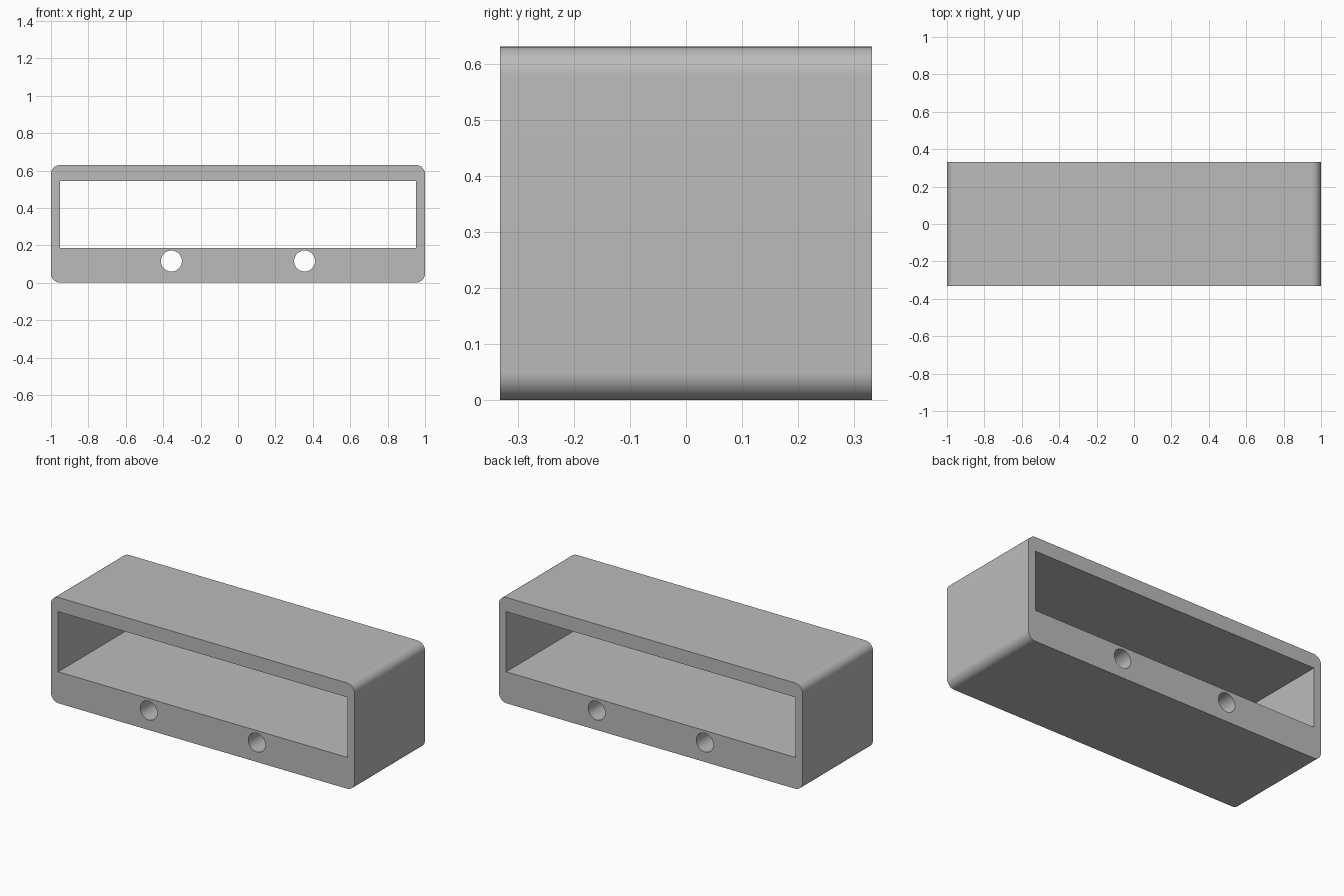
import bpy
import bmesh
from math import cos, sin, pi, radians
from mathutils import Vector

cube = bpy.data.objects.get("Cube")
if cube:
    bpy.data.objects.remove(cube, do_unlink=True)

WIDTH, DEPTH, HEIGHT = 2.0, 0.663, 0.63
CORNER = 0.05


def arc(cx, cz, radius, start, sweep, steps):
    return [(cx + radius * cos(start + sweep * i / steps),
             cz + radius * sin(start + sweep * i / steps)) for i in range(steps + 1)]


def rounded_rectangle(width, height, radius, steps=12):
    x, low, high = width / 2 - radius, radius, height - radius
    centres = [(x, high), (-x, high), (-x, low), (x, low)]
    return [p for k, (cx, cz) in enumerate(centres)
            for p in arc(cx, cz, radius, k * pi / 2, pi / 2, steps)]


def circle(cx, cz, radius, steps=48):
    return arc(cx, cz, radius, 0, 2 * pi, steps)[:-1]


# Front outline, window and the two cable holes
outline = rounded_rectangle(WIDTH, HEIGHT, CORNER)
window = [(-0.952, 0.187), (0.952, 0.187), (0.952, 0.545), (-0.952, 0.545)]
holes = [circle(side * 0.356, 0.116, 0.056) for side in (-1, 1)]

# Fill the face between the loops, then extrude it front to back
bm = bmesh.new()
edges = []
for loop in [outline, window] + holes:
    verts = [bm.verts.new((x, -DEPTH / 2, z)) for x, z in loop]
    edges += [bm.edges.new((v, verts[i - 1])) for i, v in enumerate(verts)]
bmesh.ops.triangle_fill(bm, edges=edges, use_beauty=True, normal=Vector((0, -1, 0)))
result = bmesh.ops.extrude_face_region(bm, geom=bm.faces[:], use_keep_orig=True)
back = [g for g in result["geom"] if isinstance(g, bmesh.types.BMVert)]
bmesh.ops.translate(bm, verts=back, vec=(0, DEPTH, 0))
bmesh.ops.recalc_face_normals(bm, faces=bm.faces[:])

mesh = bpy.data.meshes.new("housing_frame")
bm.to_mesh(mesh)
bm.free()
frame = bpy.data.objects.new("housing_frame", mesh)
bpy.context.collection.objects.link(frame)

# Plain grey plastic
grey = bpy.data.materials.new("light_grey")
grey.use_nodes = True
colour = (0.5, 0.5, 0.5, 1)
grey.diffuse_color = colour
grey.node_tree.nodes["Principled BSDF"].inputs["Base Color"].default_value = colour
mesh.materials.append(grey)

# Smooth rounded corners and bores, crisp rims
bpy.ops.object.select_all(action="DESELECT")
frame.select_set(True)
bpy.context.view_layer.objects.active = frame
bpy.ops.object.shade_smooth_by_angle(angle=radians(30))
